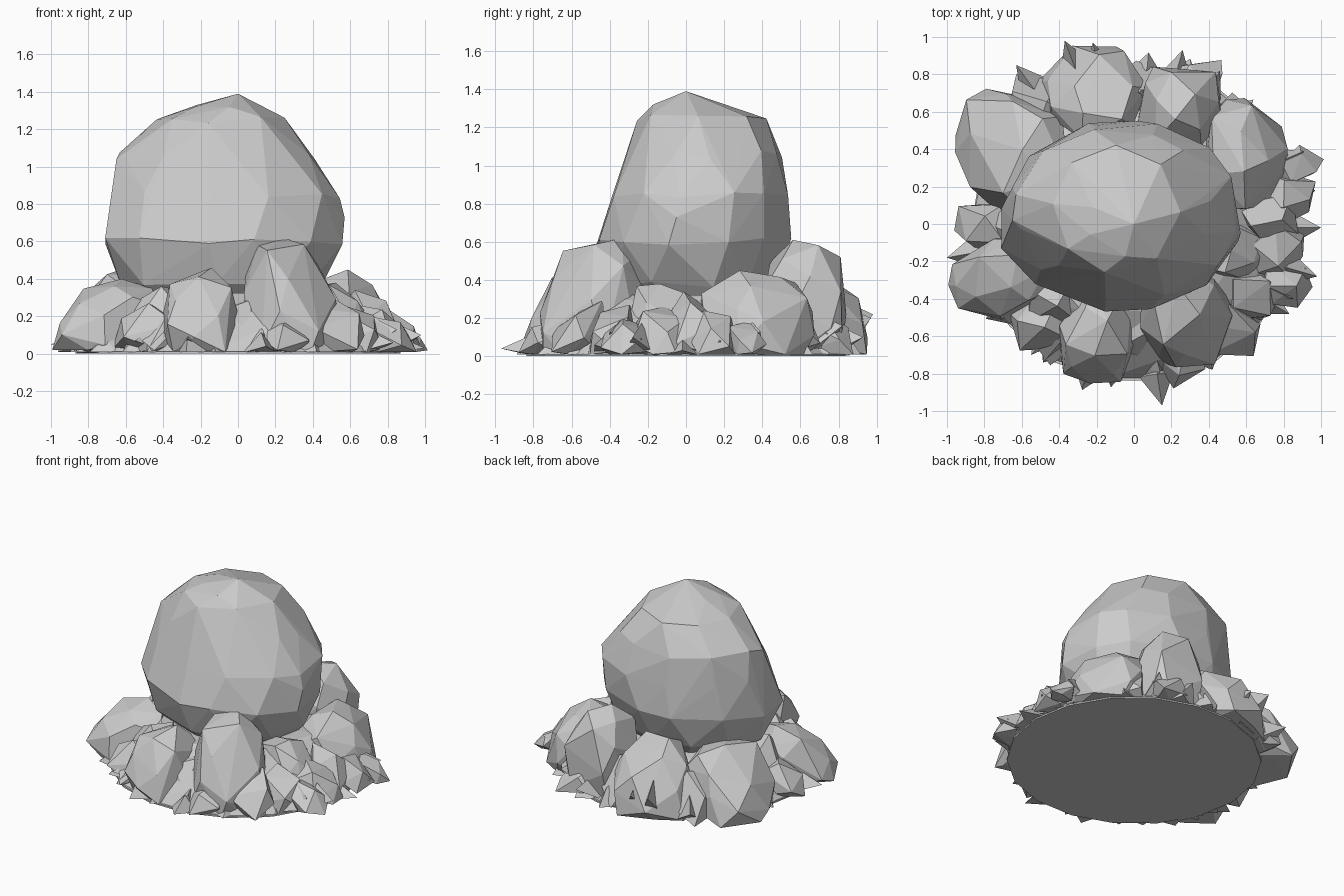
import bpy, bmesh, math, random
from mathutils import Vector

if "Cube" in bpy.data.objects:
    bpy.data.objects.remove(bpy.data.objects["Cube"])

rng = random.Random(11)


def hull_object(name, points):
    bm = bmesh.new()
    for p in points:
        bm.verts.new(p)
    res = bmesh.ops.convex_hull(bm, input=bm.verts[:])
    junk = {g for g in res["geom_interior"] + res["geom_unused"]
            if isinstance(g, bmesh.types.BMVert)}
    bmesh.ops.delete(bm, geom=list(junk), context='VERTS')
    bmesh.ops.recalc_face_normals(bm, faces=bm.faces[:])
    me = bpy.data.meshes.new(name)
    bm.to_mesh(me)
    bm.free()
    ob = bpy.data.objects.new(name, me)
    bpy.context.collection.objects.link(ob)
    return ob


def ring(z, x0, x1, y0, y1, n, jitter=0.03):
    """Uneven elliptical ring inside the given bounds."""
    start = rng.random() * math.tau
    pts = []
    for i in range(n):
        a = start + math.tau * (i + rng.uniform(-.2, .2)) / n
        s = 1.02 + rng.uniform(-jitter, jitter)
        pts.append(Vector(((x0 + x1) / 2 + math.cos(a) * s * (x1 - x0) / 2,
                           (y0 + y1) / 2 + math.sin(a) * s * (y1 - y0) / 2,
                           z + rng.uniform(-jitter, jitter))))
    return pts


def rock(name, x, y, z, turn=0.0, n=26, lean=(0, 0)):
    """Faceted stone filling the x, y, z ranges; lean shifts its top."""
    pts = []
    for i in range(n):
        h = 1 - 2 * (i + .5) / n
        a = i * 2.39996 + turn + rng.uniform(-.35, .35)
        r = math.sqrt(1 - h * h)
        p = Vector((r * math.cos(a), r * math.sin(a), h))
        m = max(abs(c) for c in p)
        p *= (1 + .25 * (1 / m - 1)) * rng.uniform(.91, 1.09)
        p.z = max(p.z, -.45)
        pts.append(p)
    for axis, (lo, hi) in enumerate((x, y, z)):
        a, b = min(p[axis] for p in pts), max(p[axis] for p in pts)
        for p in pts:
            p[axis] = lo + (hi - lo) * (p[axis] - a) / (b - a)
    for p in pts:
        t = (p.z - z[0]) / (z[1] - z[0]) - .4
        p.x += lean[0] * t
        p.y += lean[1] * t
    return hull_object(name, pts)


# Large leaning boulder, from measured levels
levels = [(0.20, -.38, .28, -.22, .28, 7), (0.37, -.62, .45, -.39, .45, 10),
          (0.60, -.70, .56, -.47, .55, 12), (0.85, -.66, .56, -.39, .54, 12),
          (1.06, -.63, .41, -.29, .50, 11), (1.25, -.43, .24, -.25, .41, 8),
          (1.32, -.24, .10, -.17, .18, 5)]
pts = [Vector((0, 0, 1.39)), Vector((-.65, .02, 1.04)), Vector((.57, -.05, .73)),
       Vector((-.71, -.13, .62))]
for z, x0, x1, y0, y1, n in levels:
    pts += ring(z, x0, x1, y0, y1, n, .02)
hull_object("main_boulder", pts)

# Medium rocks leaning against the boulder
medium = [
    ("front_rock", (-.40, .02), (-.83, -.34), (.01, .46), (0, .10)),
    ("front_right_rock", (.02, .53), (-.76, -.20), (.01, .62), (-.12, .14)),
    ("left_front_rock", (-.95, -.42), (-.50, -.06), (.02, .40), (.12, .08)),
    ("left_back_rock", (-.91, -.38), (.04, .70), (.01, .46), (.20, -.06)),
    ("back_left_rock", (-.50, .07), (.43, .93), (.01, .50), (.04, -.12)),
    ("back_right_rock", (.02, .47), (.40, .84), (.01, .61), (0, -.02)),
    ("right_back_rock", (.38, .82), (.06, .67), (.01, .45), (-.08, -.02)),
    ("right_rock", (.34, .74), (-.32, .04), (.01, .38), (-.10, 0)),
]
for i, (name, x, y, z, lean) in enumerate(medium):
    rock(name, x, y, z, turn=i * .9, n=26, lean=lean)

# Smaller stones wedged between the medium rocks: x, y, radius, height
small = [(.24, -.71, .14, .19), (.52, -.55, .15, .29), (.62, -.36, .14, .27),
         (.76, -.14, .14, .26), (.72, .04, .14, .34), (.84, .14, .12, .24),
         (.52, .52, .17, .33), (.34, .74, .13, .24), (-.50, .60, .17, .33),
         (-.80, -.02, .13, .24), (-.62, -.04, .17, .38), (-.48, -.50, .17, .27),
         (.04, -.58, .14, .29), (-.42, -.60, .13, .19), (.02, .70, .14, .34),
         (.88, .32, .10, .18), (.80, -.32, .12, .20), (-.42, -.40, .15, .36)]
for i, (x, y, r, h) in enumerate(small):
    rock("small_stone", (x - r, x + r), (y - r, y + r), (.01, h),
         turn=i, n=11, lean=(-x * .12, -y * .12))

# Low rubble mound filling the gaps under the rocks
mound = []
for z, r, n in ((.17, .69, 15), (.29, .53, 11)):
    mound += ring(z, -r * 1.04, r * 1.04, -r, r, n, .04)
mound += [Vector((.87 * math.cos(math.tau * i / 18), .84 * math.sin(math.tau * i / 18), .005))
          for i in range(18)]
hull_object("rubble_mound", mound)

# Broken chips around the rim, sloping outwards
for i in range(30):
    a = math.tau * (i + rng.uniform(-.3, .3)) / 30
    d = rng.uniform(.85, .94)
    out = Vector((math.cos(a), math.sin(a), 0))
    side = Vector((-out.y, out.x, 0))
    w = rng.uniform(.06, .11)
    chip = [out * d + Vector((0, 0, .01)),
            out * (d - .10) + side * w + Vector((0, 0, .01)),
            out * (d - .12) - side * w + Vector((0, 0, .01)),
            out * (d - .08) + side * rng.uniform(-.06, .06) + Vector((0, 0, rng.uniform(.07, .14))),
            out * (d - .18) + side * rng.uniform(-.06, .06) + Vector((0, 0, rng.uniform(.13, .24))),
            out * (d - .28) + Vector((0, 0, .02))]
    hull_object("rim_chip", chip)

# Pointed shards that reach the outermost edge
for x, y, h in [(1, -.02, .03), (.98, -.28, .10), (.91, .39, .13), (-1, -.18, .05),
                (-.95, -.43, .09), (.15, -.97, .04), (-.27, -.86, .08), (.83, -.48, .06),
                (-.55, -.70, .07), (-.63, .85, .12), (-.37, .98, .22), (-.22, .97, .20),
                (.26, .93, .10), (.46, .82, .16), (.85, -.40, .13), (.97, .18, .08)]:
    tip = Vector((x, y, h))
    inward = Vector((-x, -y, 0)).normalized()
    side = Vector((-inward.y, inward.x, 0))
    root = Vector((x, y, .005)) + inward * .17
    hull_object("rim_shard", [tip, root + side * .10, root - side * .09,
                              root + Vector((0, 0, h + .07)), root + inward * .1])

# Flat underside of the pile
base = [Vector((.87 * math.cos(math.tau * i / 18), .85 * math.sin(math.tau * i / 18), z))
        for z in (0, .012) for i in range(18)]
hull_object("flat_base", base)
